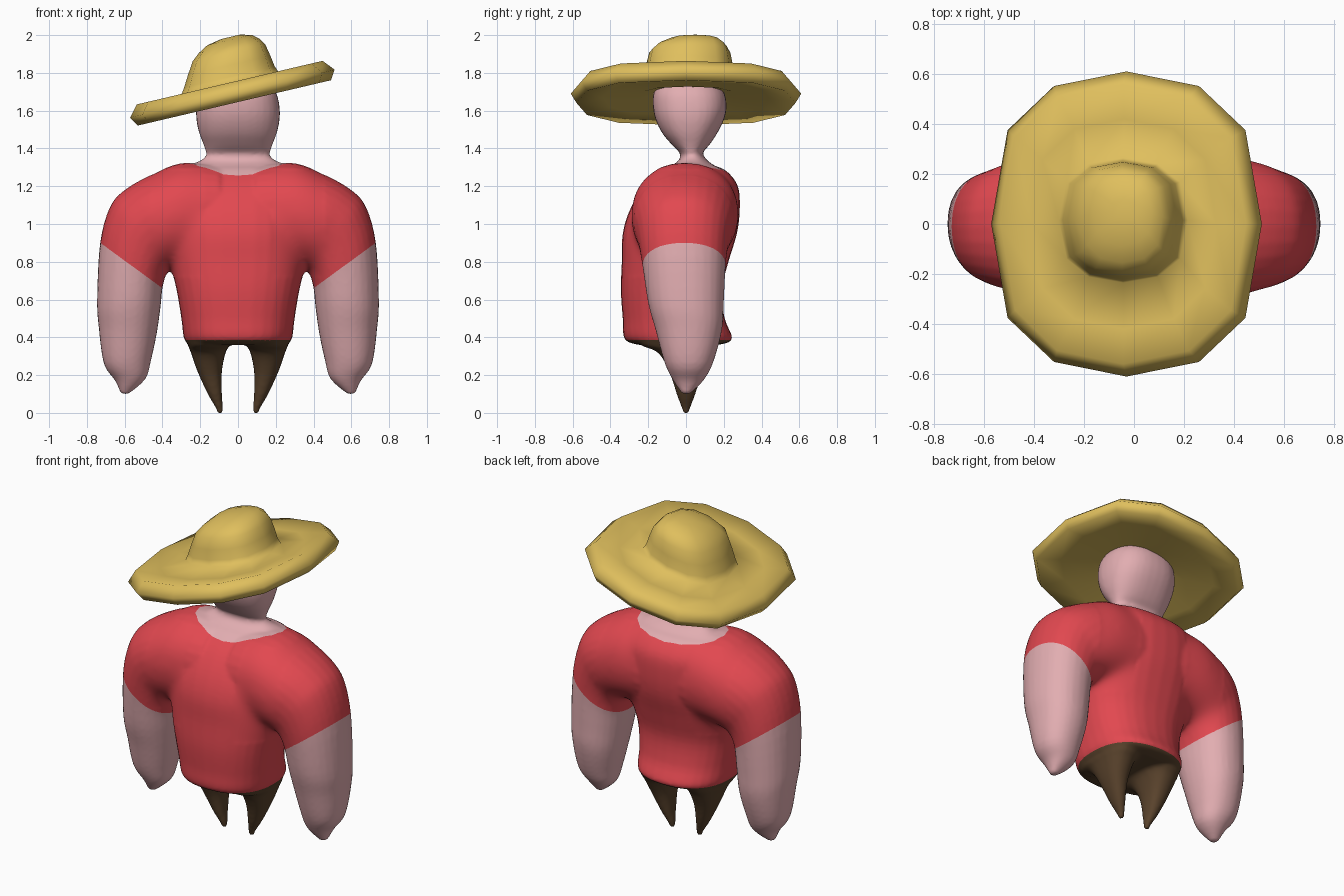
import bpy, bmesh, math
from mathutils import Vector, Matrix

if "Cube" in bpy.data.objects:
    bpy.data.objects.remove(bpy.data.objects["Cube"])


def material(name, rgb):
    m = bpy.data.materials.new(name)
    m.diffuse_color = (*rgb, 1)
    m.use_nodes = True
    m.node_tree.nodes["Principled BSDF"].inputs["Base Color"].default_value = m.diffuse_color
    return m


RED = material("red_shirt", (0.76, 0.065, 0.08))
SKIN = material("pink_skin", (0.76, 0.42, 0.44))
BROWN = material("brown_trousers", (0.10, 0.055, 0.025))
STRAW = material("yellow_straw", (0.74, 0.52, 0.11))


def power(v, e):
    return math.copysign(abs(v) ** e, v)


def refine(rings, sub=4):
    """Smoothly interpolate rings along the tube."""
    out = []
    for i in range(len(rings) - 1):
        quad = [rings[max(i - 1, 0)], rings[i], rings[i + 1], rings[min(i + 2, len(rings) - 1)]]
        for k in range(sub):
            t = k / sub
            out.append([0.5 * (2 * b + (c - a) * t + (2 * a - 5 * b + 4 * c - d) * t * t
                               + (3 * b - a - 3 * c + d) * t ** 3) for a, b, c, d in zip(*quad)])
    return out + [rings[-1]]


def loft(bm, rings, n=32, eu=0.85, ev=0.85):
    """Closed tube through rings: x, z of one side, x, z of the other, y front, y back."""
    loops = []
    for ax, az, bx, bz, yf, yb in rings:
        loop = []
        for i in range(n):
            t = 2 * math.pi * i / n
            u, v = power(math.cos(t), eu), power(math.sin(t), ev)
            loop.append(bm.verts.new(((ax + bx) / 2 + u * (bx - ax) / 2,
                                      (yf + yb) / 2 + v * (yb - yf) / 2,
                                      (az + bz) / 2 + u * (bz - az) / 2)))
        loops.append(loop)
    faces = [bm.faces.new(loops[0]), bm.faces.new(loops[-1])]
    for p, q in zip(loops, loops[1:]):
        for i in range(n):
            j = (i + 1) % n
            faces.append(bm.faces.new((p[i], p[j], q[j], q[i])))
    bmesh.ops.recalc_face_normals(bm, faces=faces)


def make_object(name, bm, materials):
    mesh = bpy.data.meshes.new(name)
    bm.to_mesh(mesh)
    bm.free()
    ob = bpy.data.objects.new(name, mesh)
    bpy.context.collection.objects.link(ob)
    for m in materials:
        mesh.materials.append(m)
    bpy.ops.object.select_all(action='DESELECT')
    ob.select_set(True)
    bpy.context.view_layer.objects.active = ob
    return ob


# Torso, neck and head: height, half width, y front, y back
trunk = [
    (0.36, 0.25, -0.25, 0.17), (0.39, 0.285, -0.325, 0.245),
    (0.50, 0.30, -0.335, 0.205), (0.65, 0.325, -0.345, 0.19),
    (0.80, 0.36, -0.34, 0.225), (0.95, 0.37, -0.335, 0.27),
    (1.08, 0.37, -0.295, 0.285), (1.20, 0.35, -0.22, 0.275),
    (1.28, 0.31, -0.13, 0.215), (1.31, 0.26, -0.075, 0.15),
    (1.335, 0.20, -0.04, 0.115), (1.36, 0.17, -0.03, 0.095),
    (1.38, 0.17, -0.035, 0.09), (1.42, 0.182, -0.075, 0.125),
    (1.48, 0.205, -0.125, 0.165), (1.55, 0.22, -0.16, 0.20),
    (1.62, 0.22, -0.175, 0.215), (1.70, 0.20, -0.17, 0.20),
    (1.78, 0.14, -0.12, 0.14)]

# Arm: inner point, outer point, y front, y back
arm = [
    (0.10, 0.80, 0.10, 1.31, -0.27, 0.27),
    (0.30, 0.78, 0.30, 1.322, -0.29, 0.28),
    (0.36, 0.765, 0.47, 1.255, -0.285, 0.265),
    (0.375, 0.75, 0.60, 1.18, -0.265, 0.245),
    (0.385, 0.72, 0.678, 1.09, -0.25, 0.225),
    (0.40, 0.66, 0.73, 0.90, -0.23, 0.21),
    (0.41, 0.56, 0.746, 0.60, -0.20, 0.20),
    (0.43, 0.42, 0.737, 0.45, -0.16, 0.19),
    (0.46, 0.28, 0.71, 0.26, -0.115, 0.145),
    (0.49, 0.18, 0.65, 0.17, -0.07, 0.095),
    (0.58, 0.10, 0.62, 0.10, -0.02, 0.02)]

# Leg: height, inner x, outer x, y front, y back
leg = [
    (0.42, 0.04, 0.26, -0.25, 0.17), (0.36, 0.045, 0.265, -0.24, 0.17),
    (0.32, 0.065, 0.25, -0.15, 0.14), (0.22, 0.085, 0.215, -0.09, 0.09),
    (0.10, 0.085, 0.16, -0.05, 0.05), (0.03, 0.08, 0.12, -0.025, 0.025),
    (0.00, 0.08, 0.11, -0.015, 0.015)]

bm = bmesh.new()
loft(bm, refine([(-w, z, w, z, f, b) for z, w, f, b in trunk]))
for s in (1, -1):
    loft(bm, refine([(s * a, b, s * c, d, f, k) for a, b, c, d, f, k in arm]), 28, 0.92, 0.92)
    loft(bm, refine([(s * a, z, s * b, z, f, k) for z, a, b, f, k in leg]), 20)
body = make_object("body", bm, [RED, SKIN, BROWN])

# Fuse the limbs into one soft skin
fuse = body.modifiers.new("fuse", 'REMESH')
fuse.mode = 'VOXEL'
fuse.voxel_size = 0.012
soften = body.modifiers.new("soften", 'SMOOTH')
soften.factor = 0.5
soften.iterations = 4
for name in ("fuse", "soften"):
    bpy.ops.object.modifier_apply(modifier=name)

bm = bmesh.new()
bm.from_mesh(body.data)

# Blend the arms into the chest and back
joint = [v for v in bm.verts if 0.18 < abs(v.co.x) < 0.46 and 0.72 < v.co.z < 1.29]
for _ in range(40):
    bmesh.ops.smooth_vert(bm, verts=joint, factor=0.5, use_axis_x=True,
                          use_axis_y=True, use_axis_z=True)


def cut(co, no, test):
    """Cut clean edges along a plane through the faces that pass the test."""
    faces = [f for f in bm.faces if test(f.calc_center_median())]
    geom = set(faces)
    for f in faces:
        geom.update(f.edges)
        geom.update(f.verts)
    bmesh.ops.bisect_plane(bm, geom=list(geom), dist=0.001, plane_co=co, plane_no=no)


# Shirt hem, sleeve ends and neckline
HEM, SLOPE = 0.385, 0.73
cut((0, 0, HEM), (0, 0, 1), lambda c: abs(c.x) < 0.36 and c.z < 0.5)
for s in (1, -1):
    cut((0.4 * s, 0, 0.66), Vector((-SLOPE * s, 0, 1)).normalized(),
        lambda c: c.x * s > 0.36 and c.z > 0.5)
SIDES = 16
neck = []
for i in range(SIDES):
    p, q = (Vector((0.29 * math.cos(t), 0.03 + 0.19 * math.sin(t), 0))
            for t in (2 * math.pi * i / SIDES, 2 * math.pi * (i + 1) / SIDES))
    d = q - p
    neck.append((p, Vector((d.y, -d.x, 0)).normalized()))
for p, no in neck:
    cut(p, no, lambda c: 1.15 < c.z < 1.36)


def in_neckline(c):
    return c.z > 1.15 and all((c - p).dot(no) < 0 for p, no in neck)


for f in bm.faces:
    c = f.calc_center_median()
    f.smooth = True
    f.material_index = 0
    if abs(c.x) > 0.36:
        if c.z < 0.66 + (abs(c.x) - 0.4) * SLOPE:
            f.material_index = 1
    elif c.z < HEM:
        f.material_index = 2
    elif c.z > 1.34 or in_neckline(c):
        f.material_index = 1
bm.to_mesh(body.data)
bm.free()

# Hat, from the underside, round the brim, up to the crown:
# height, centre x, half width, centre y, half depth
hat_rings = [
    (0.00, 0.0, 0.17, 0.015, 0.17), (-0.02, 0.0, 0.25, 0.01, 0.26),
    (-0.025, 0.0, 0.40, 0, 0.44), (-0.05, 0.0, 0.525, 0, 0.58),
    (0.00, 0.0, 0.556, 0, 0.61), (0.06, 0.0, 0.505, 0, 0.56),
    (0.045, 0.0, 0.38, 0, 0.42), (0.055, 0.0, 0.265, 0.015, 0.25),
    (0.09, 0.005, 0.246, 0.015, 0.237), (0.15, 0.018, 0.224, 0.018, 0.23),
    (0.215, 0.032, 0.197, 0.02, 0.215), (0.25, 0.042, 0.165, 0.03, 0.185),
    (0.28, 0.05, 0.12, 0.045, 0.13), (0.295, 0.06, 0.05, 0.05, 0.05)]
bm = bmesh.new()
loft(bm, [(x - w, z, x + w, z, y - d, y + d) for z, x, w, y, d in hat_rings], 12, 0.9, 0.7)
bm.transform(Matrix.Translation((-0.03, 0, 1.69)) @ Matrix.Rotation(-math.radians(13.2), 4, 'Y'))
hat = make_object("straw_hat", bm, [STRAW])
bpy.ops.object.shade_smooth()
